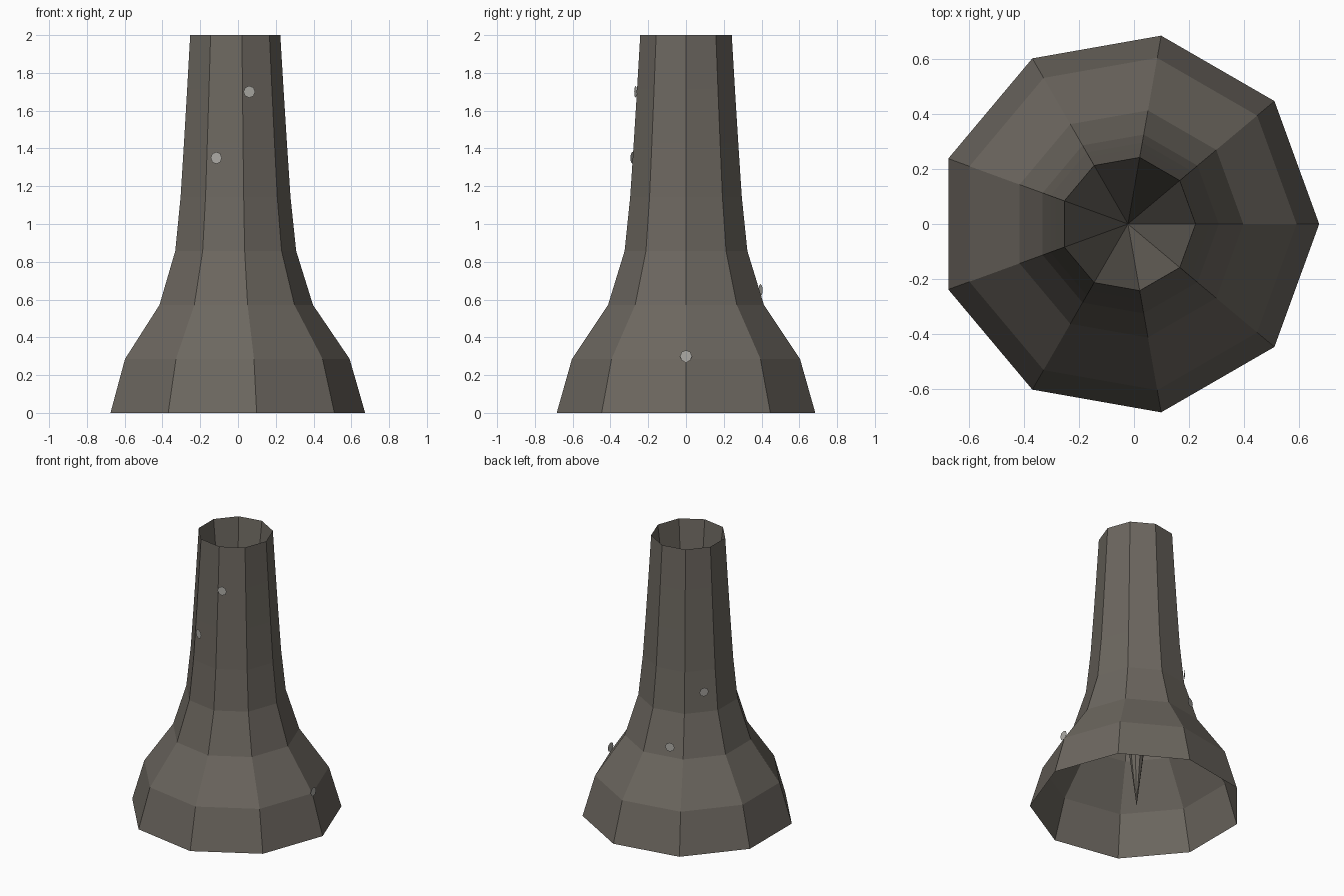
import bpy, bmesh, math
from mathutils import Matrix, Vector

if "Cube" in bpy.data.objects:
    bpy.data.objects.remove(bpy.data.objects["Cube"])

SIDES = 9
CX = -0.022  # nine-sided ring is offset so its bounds are centred


def material(name, color):
    m = bpy.data.materials.new(name)
    m.diffuse_color = (*color, 1)
    m.use_nodes = True
    m.node_tree.nodes["Principled BSDF"].inputs["Base Color"].default_value = m.diffuse_color
    return m


def finish(name, bm, mat):
    me = bpy.data.meshes.new(name)
    bm.to_mesh(me)
    bm.free()
    me.materials.append(mat)
    ob = bpy.data.objects.new(name, me)
    bpy.context.collection.objects.link(ob)
    return ob


rock = material("dark_rock", (0.15, 0.135, 0.115))
pale = material("pale_grey", (0.42, 0.41, 0.38))

# Flared chimney: seven even bands, open underneath
radii = [0.695, 0.613, 0.419, 0.33, 0.30, 0.281, 0.263, 0.246]
bm = bmesh.new()
rings = []
for i, r in enumerate(radii):
    z = 2 * i / (len(radii) - 1)
    rings.append([bm.verts.new((CX + r * math.cos(k * math.tau / SIDES),
                                r * math.sin(k * math.tau / SIDES), z))
                  for k in range(SIDES)])
for lo, hi in zip(rings, rings[1:]):
    for k in range(SIDES):
        n = (k + 1) % SIDES
        bm.faces.new((lo[k], lo[n], hi[n], hi[k]))

# Inner funnel: from the rim down to a point on the ground
tip = bm.verts.new((CX, 0, 0))
for k in range(SIDES):
    bm.faces.new((rings[-1][k], rings[-1][(k + 1) % SIDES], tip))
finish("chimney", bm, rock)

# Small flat spots facing outward on the wall
spots = [(0.06, -0.267, 1.70), (-0.115, -0.283, 1.35), (0.60, 0, 0.30),
         (-0.148, 0.395, 0.65), (-0.274, 0.186, 1.0)]
for i, p in enumerate(spots):
    bm = bmesh.new()
    turn = Vector((p[0], p[1], 0)).to_track_quat('Z', 'Y').to_matrix().to_4x4()
    bmesh.ops.create_circle(bm, cap_ends=True, segments=8, radius=0.032,
                            matrix=Matrix.Translation(p) @ turn)
    finish(f"wall_spot_{i + 1}", bm, pale)
